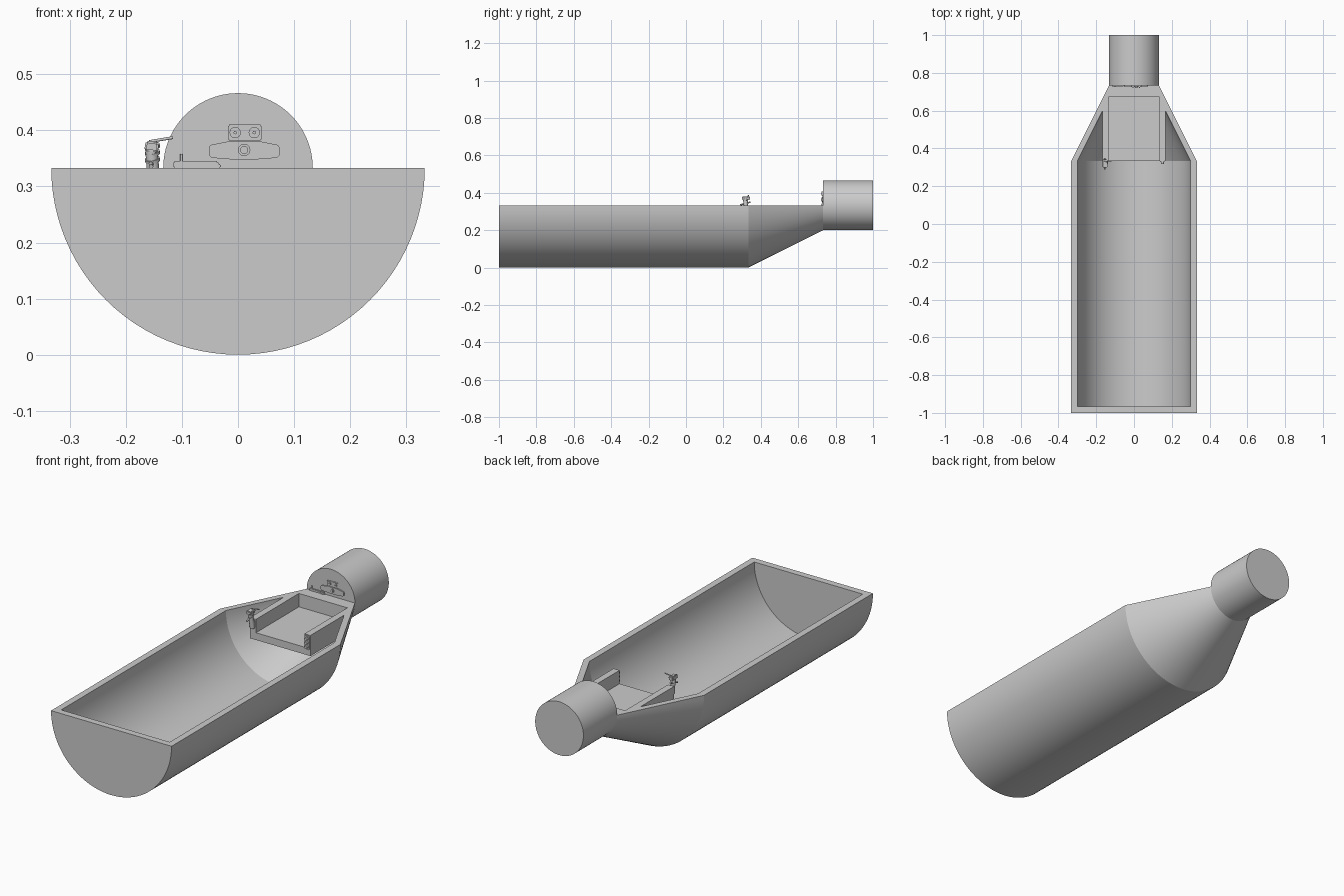
import bpy, bmesh, math
from mathutils import Matrix, Vector

if "Cube" in bpy.data.objects:
    bpy.data.objects.remove(bpy.data.objects["Cube"])

grey = bpy.data.materials.new("plain grey")
grey.use_nodes = True
GREY = (0.6, 0.6, 0.6, 1)
grey.diffuse_color = GREY
grey.node_tree.nodes["Principled BSDF"].inputs["Base Color"].default_value = GREY

DECK = 0.333      # height of the rim
NECK_Y = 0.733    # where the neck begins


def finish(name, bm, smooth=True):
    bmesh.ops.recalc_face_normals(bm, faces=bm.faces)
    mesh = bpy.data.meshes.new(name)
    bm.to_mesh(mesh)
    bm.free()
    mesh.materials.append(grey)
    ob = bpy.data.objects.new(name, mesh)
    bpy.context.collection.objects.link(ob)
    if smooth:
        shade(ob)
    return ob


def shade(ob):
    bpy.ops.object.select_all(action="DESELECT")
    ob.select_set(True)
    bpy.context.view_layer.objects.active = ob
    bpy.ops.object.shade_smooth_by_angle(angle=math.radians(25))


def trough(name, stations, rise=0.0, n=48):
    """Loft half-round sections (y, radius), optionally with raised sides."""
    bm = bmesh.new()
    rings = []
    for y, r in stations:
        pts = [(-r * math.cos(math.pi * i / n), DECK - r * math.sin(math.pi * i / n))
               for i in range(n + 1)]
        if rise:
            pts += [(r, DECK + rise), (-r, DECK + rise)]
        rings.append([bm.verts.new((x, y, z)) for x, z in pts])
    for a, b in zip(rings, rings[1:]):
        for i in range(len(a)):
            j = (i + 1) % len(a)
            bm.faces.new((a[i], a[j], b[j], b[i]))
    bm.faces.new(rings[0])
    bm.faces.new(rings[-1])
    return finish(name, bm, False)


def box(name, lo, hi, bevel=0.0, tilt=0.0):
    lo, hi = Vector(lo), Vector(hi)
    bm = bmesh.new()
    bmesh.ops.create_cube(bm, size=1)
    bmesh.ops.scale(bm, vec=hi - lo, verts=bm.verts)
    if bevel:
        bmesh.ops.bevel(bm, geom=bm.edges[:], offset=bevel, segments=2, affect="EDGES")
    bmesh.ops.rotate(bm, matrix=Matrix.Rotation(tilt, 3, "Y"), verts=bm.verts)
    bmesh.ops.translate(bm, vec=(lo + hi) / 2, verts=bm.verts)
    return finish(name, bm, False)


def rod(name, a, b, r, r2=None, n=20):
    a, b = Vector(a), Vector(b)
    bm = bmesh.new()
    bmesh.ops.create_cone(bm, cap_ends=True, segments=n, radius1=r,
                          radius2=r if r2 is None else r2, depth=(b - a).length)
    turn = (b - a).to_track_quat("Z", "Y").to_matrix()
    bmesh.ops.rotate(bm, matrix=turn, verts=bm.verts)
    bmesh.ops.translate(bm, vec=(a + b) / 2, verts=bm.verts)
    return finish(name, bm)


def subtract(ob, cutter):
    cutter.hide_render = True
    mod = ob.modifiers.new("cut", "BOOLEAN")
    mod.operation, mod.solver, mod.object = "DIFFERENCE", "EXACT", cutter
    dg = bpy.context.evaluated_depsgraph_get()
    mesh = bpy.data.meshes.new_from_object(ob.evaluated_get(dg))
    ob.modifiers.clear()
    ob.data = mesh
    bpy.data.objects.remove(cutter)


# Half-round hull with hollow inside; the seat block is left standing in the hollow
hull = trough("hull", [(-1, 0.333), (0.333, 0.333), (NECK_Y, 0.133)])
hollow = trough("hollow_cutter", [(-0.967, 0.3), (0.333, 0.3), (0.7, 0.1165)], rise=0.05)
subtract(hollow, box("seat_block_keep", (-0.167, 0.333, 0.23), (0.167, 0.9, 0.6)))
subtract(hull, hollow)
subtract(hull, box("seat_recess_cutter", (-0.134, 0.3, 0.266), (0.134, 0.672, 0.6)))
shade(hull)

# Neck
rod("neck", (0, NECK_Y, DECK), (0, 1, DECK), 0.1333, n=96)

# Instruments on the front face of the neck
F = NECK_Y


def face_plate(name, outline, depth):
    bm = bmesh.new()
    face = bm.faces.new([bm.verts.new((x, F - depth, z)) for x, z in outline])
    ext = bmesh.ops.extrude_face_region(bm, geom=[face])
    bmesh.ops.translate(bm, vec=(0, depth, 0),
                        verts=[v for v in ext["geom"] if isinstance(v, bmesh.types.BMVert)])
    return finish(name, bm, False)


half = [(0.0, 0.381), (0.025, 0.381), (0.06, 0.374), (0.063, 0.37),
        (0.063, 0.356), (0.058, 0.351), (0.02, 0.348), (0.0, 0.348)]
outline = half[:-1] + [(-x, z) for x, z in reversed(half[1:-1])]
face_plate("dash_panel", [(x + 0.011, z) for x, z in outline], 0.006)
rod("dash_dial_rim", (0.011, F - 0.009, 0.365), (0.011, F, 0.365), 0.011)
rod("dash_dial_hub", (0.011, F - 0.012, 0.365), (0.011, F, 0.365), 0.007)
box("gauge_box", (-0.018, F - 0.006, 0.382), (0.042, F, 0.41), 0.002)
for x, side in ((-0.005, "right"), (0.029, "left")):
    rod(f"{side}_gauge", (x, F - 0.009, 0.396), (x, F, 0.396), 0.01)
    rod(f"{side}_gauge_pin", (x, F - 0.012, 0.396), (x, F, 0.396), 0.003)
box("low_console", (-0.115, F - 0.008, 0.333), (-0.035, F, 0.345), 0.002)
box("low_console_end", (-0.06, F - 0.01, 0.333), (-0.03, F, 0.34), 0.002)
rod("console_lever", (-0.101, F - 0.004, 0.343), (-0.101, F - 0.004, 0.358), 0.002)

# Control grip on the right wall of the seat
rod("grip_post", (-0.148, 0.325, 0.29), (-0.155, 0.315, 0.372), 0.011)
for i in range(3):
    z = 0.345 + 0.012 * i
    rod(f"grip_ring_{i + 1}", (-0.152, 0.32, z), (-0.153, 0.318, z + 0.005), 0.0135)
box("grip_head", (-0.166, 0.3, 0.362), (-0.142, 0.342, 0.38), 0.003, 0.15)
rod("grip_lever", (-0.158, 0.33, 0.38), (-0.116, 0.335, 0.387), 0.0025)
rod("grip_trigger", (-0.155, 0.345, 0.35), (-0.155, 0.29, 0.335), 0.004)
box("grip_mount", (-0.165, 0.318, 0.29), (-0.138, 0.335, 0.33), 0.003)

# Knobs on the end of the left wall of the seat
box("knob_plate", (0.138, 0.327, 0.26), (0.162, 0.335, 0.328), 0.002)
for i in range(3):
    z = 0.274 + 0.02 * i
    rod(f"wall_knob_{i + 1}", (0.15, 0.318, z), (0.15, 0.33, z), 0.008)
